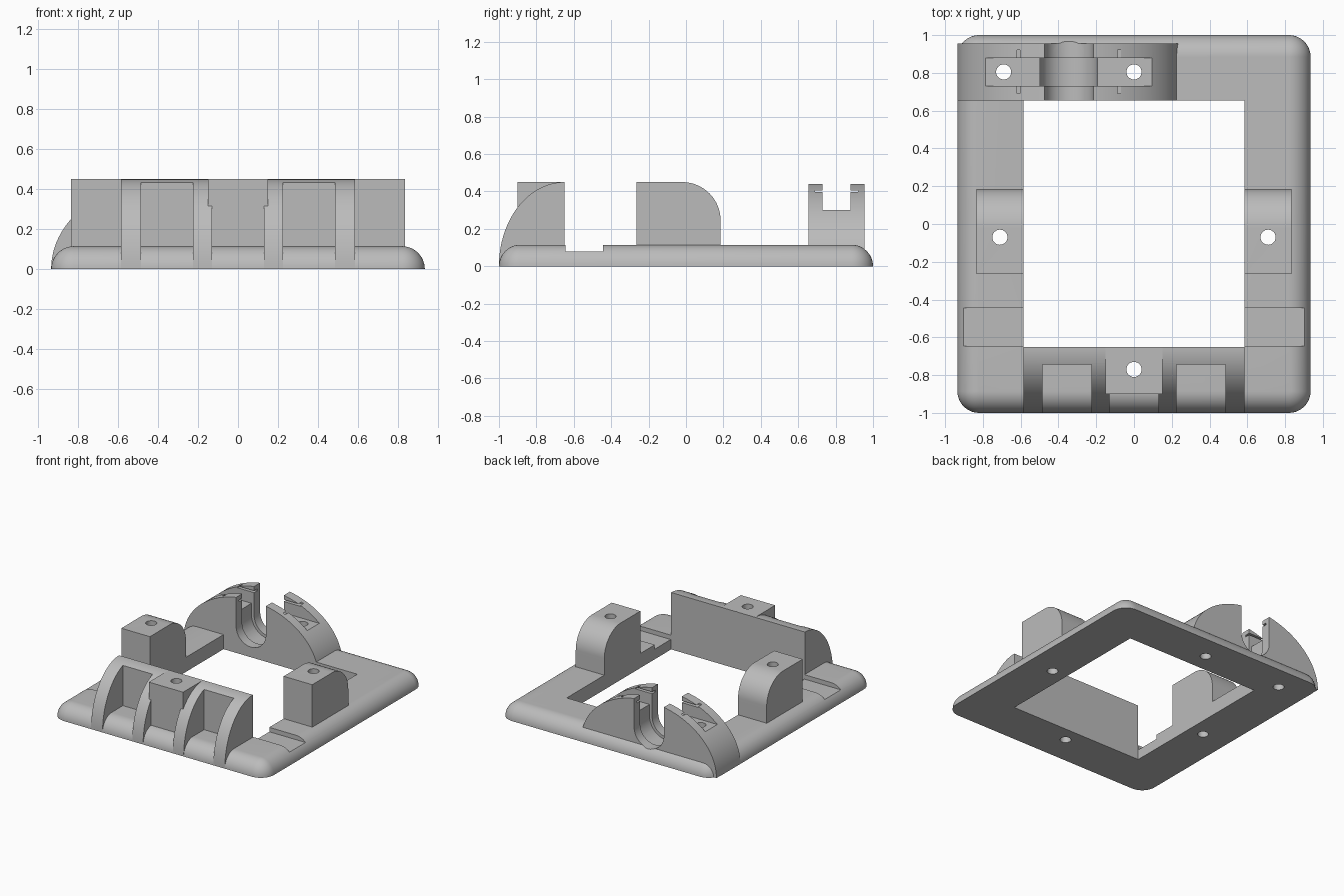
import bpy, bmesh, math

if "Cube" in bpy.data.objects:
    bpy.data.objects.remove(bpy.data.objects["Cube"], do_unlink=True)

grey = bpy.data.materials.new("plain grey")
grey.use_nodes = True
COLOUR = (0.5, 0.5, 0.5, 1)
grey.diffuse_color = COLOUR
grey.node_tree.nodes["Principled BSDF"].inputs["Base Color"].default_value = COLOUR

EDGE = 0.115      # base thickness and rounding radius
TOP = 0.45        # height of all the mounts
LOW = 0.002       # mounts start just above the underside
CRADLE_X = -0.345


def loft(name, rings):
    """Closed solid through equally long rings of points."""
    bm = bmesh.new()
    rows = [[bm.verts.new(p) for p in ring] for ring in rings]
    n = len(rows[0])
    for a, b in zip(rows, rows[1:]):
        for i in range(n):
            j = (i + 1) % n
            bm.faces.new((a[i], a[j], b[j], b[i]))
    bm.faces.new(rows[0][::-1])
    bm.faces.new(rows[-1])
    bmesh.ops.remove_doubles(bm, verts=bm.verts, dist=1e-5)
    bmesh.ops.recalc_face_normals(bm, faces=bm.faces)
    mesh = bpy.data.meshes.new(name)
    bm.to_mesh(mesh)
    bm.free()
    mesh.materials.append(grey)
    ob = bpy.data.objects.new(name, mesh)
    bpy.context.collection.objects.link(ob)
    return ob


def prism(name, outline, axis, lo, hi):
    """Extrude a 2D outline along x, y or z."""
    k = "xyz".index(axis)
    return loft(name, [[p[:k] + (d,) + p[k:] for p in outline] for d in (lo, hi)])


def box(name, x0, x1, y0, y1, z0, z1):
    return prism(name, [(x0, y0), (x1, y0), (x1, y1), (x0, y1)], "z", z0, z1)


def arc(cx, cy, rx, ry, a0, a1, steps=24):
    angles = [math.radians(a0 + (a1 - a0) * i / steps) for i in range(steps + 1)]
    return [(cx + rx * math.cos(a), cy + ry * math.sin(a)) for a in angles]


def cut(ob, cutters):
    """Subtract the cutters, then discard them."""
    bpy.context.view_layer.objects.active = ob
    for c in cutters:
        c.hide_render = True
        mod = ob.modifiers.new("cut", "BOOLEAN")
        mod.operation, mod.solver, mod.object = "DIFFERENCE", "EXACT", c
        bpy.ops.object.modifier_apply(modifier=mod.name)
        bpy.data.objects.remove(c, do_unlink=True)


def hole(x, y):
    return prism("hole_cutter", arc(x, y, 0.04, 0.04, 0, 360, 32)[:-1], "z", -1, 1)


def channel(radius, y0, y1):
    """U-shaped slot, open at the top."""
    u = arc(CRADLE_X, 0.21, radius, radius, 180, 360)
    return prism("channel_cutter", u + [(u[-1][0], 1), (u[0][0], 1)], "y", y0, y1)


def cradle_cutters():
    return [channel(0.13, 0.5, 1.1), channel(0.153, 0.73, 0.88),
            hole(-0.69, 0.805), hole(0, 0.805)]


# Base frame with rounded upper edge
def frame_ring(t):
    r = EDGE * math.cos(t)
    pts = []
    for sx, sy, a in ((1, 1, 0), (-1, 1, 90), (-1, -1, 180), (1, -1, 270)):
        pts += arc(sx * (0.935 - EDGE), sy * (1 - EDGE), r, r, a, a + 90, 10)
    return [(x, y, EDGE * math.sin(t)) for x, y in pts]


base = loft("base_frame", [frame_ring(math.pi / 2 * i / 12) for i in range(13)])
cut(base, [box("opening_cutter", -0.585, 0.585, -0.65, 0.655, -1, 1),
           box("left_groove_cutter", 0.5, 1.1, -0.645, -0.445, 0.08, 1),
           box("right_groove_cutter", -1.1, -0.5, -0.645, -0.445, 0.08, 1),
           hole(0.71, -0.07), hole(-0.71, -0.07), hole(0, -0.77)] + cradle_cutters())
parts = [base]

# Front wall: quarter-ellipse section, pockets leave four ribs
section = arc(-0.65, LOW, 0.35, TOP - LOW, 90, 180, 32) + [(-0.65, LOW)]
wall = prism("front_wall", section, "x", -0.585, 0.585)
cut(wall, [box("pocket_cutter", -0.485, -0.225, -1.2, -0.745, -1, 1),
           box("pocket_cutter", 0.225, 0.485, -1.2, -0.745, -1, 1),
           box("recess_cutter", -0.13, 0.13, -1.2, -0.9, -1, 1),
           hole(0, -0.77)])
parts.append(wall)

# Screw block in the middle of the front wall
block = box("front_screw_block", -0.15, 0.15, -0.9, -0.652, LOW, TOP)
cut(block, [hole(0, -0.77)])
parts.append(block)

# Side blocks with rounded rear shoulder
side = [(-0.265, LOW), (0.185, LOW)] + arc(-0.02, TOP - 0.205, 0.205, 0.205, 0, 90) + [(-0.265, TOP)]
for name, s in (("left_block", 1), ("right_block", -1)):
    ob = prism(name, side, "x", *sorted((s * 0.585, s * 0.835)))
    cut(ob, [hole(s * 0.71, -0.07)])
    parts.append(ob)

# Rear cradle: half ellipse with a U channel, clamp groove and thin slot
cradle = prism("rear_cradle", arc(CRADLE_X, LOW, 0.59, TOP - LOW, 0, 180, 64), "y", 0.655, 0.955)
cut(cradle, cradle_cutters()
    + [box("clamp_cutter", -1.2, 0.6, 0.73, 0.88, 0.3, 1),
       box("slot_cutter", CRADLE_X - 0.275, CRADLE_X + 0.275, 0.69, 0.92, 0.39, 0.405)])
parts.append(cradle)

# Smooth the curved faces, keep the corners crisp
bpy.ops.object.select_all(action="DESELECT")
for ob in parts:
    ob.select_set(True)
bpy.context.view_layer.objects.active = base
bpy.ops.object.shade_smooth_by_angle(angle=math.radians(30))
